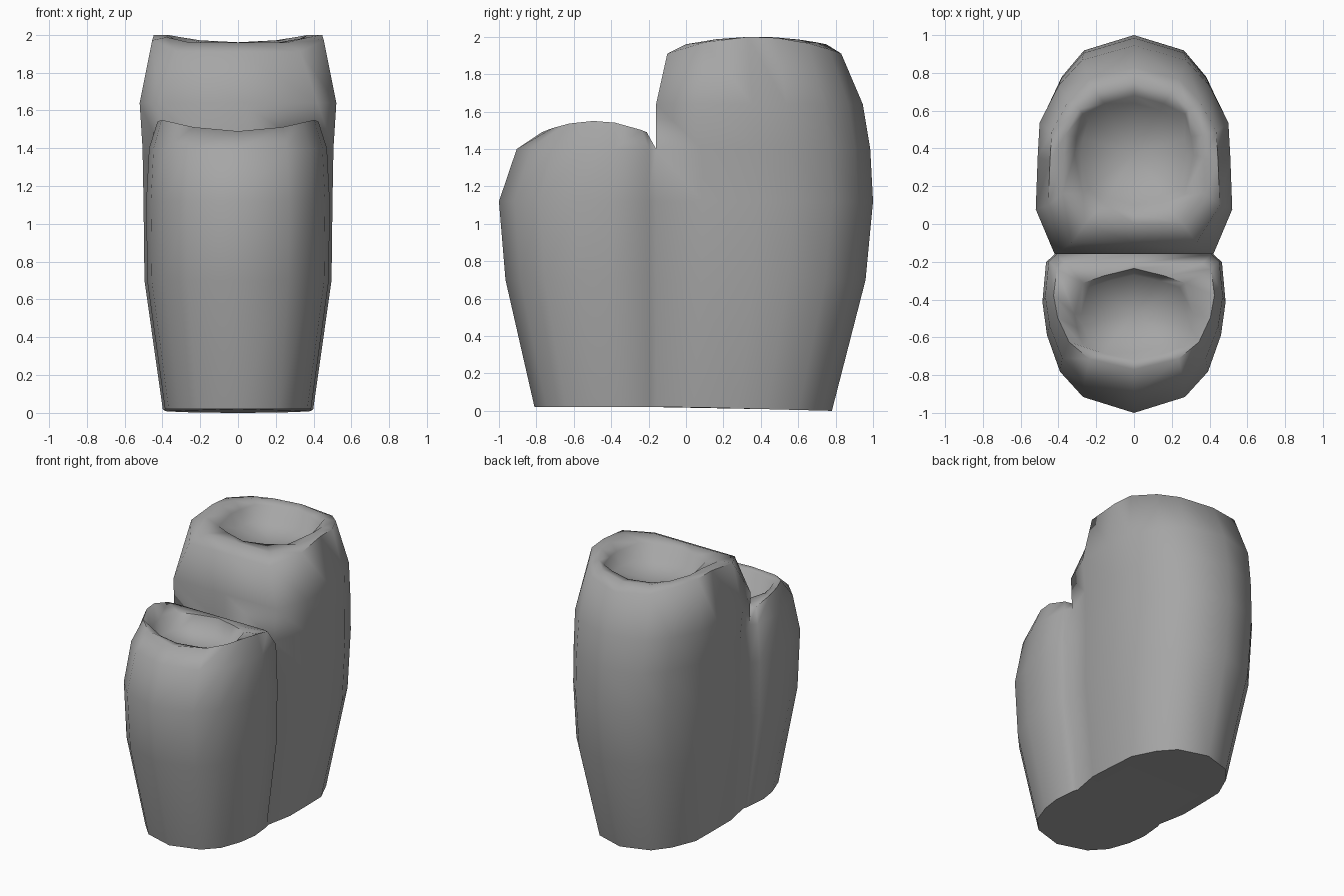
import bpy, bmesh, math

cube = bpy.data.objects.get("Cube")
if cube:
    bpy.data.objects.remove(cube, do_unlink=True)

# One flat grey
grey = bpy.data.materials.new("stone_grey")
grey.use_nodes = True
colour = (0.38, 0.38, 0.38, 1)
grey.diffuse_color = colour
grey.node_tree.nodes["Principled BSDF"].inputs["Base Color"].default_value = colour

# Half outlines from outer end (t = 1) to the waist (t = -1): (x factor, t)
BACK = [(0, 1), (.54, .86), (.78, .62), (.98, .26), (1, -.07), (1.02, -.57), (1, -1), (0, -1)]
FRONT = [(0, 1), (.55, .8), (.8, .48), (.94, .02), (.99, -.4), (.95, -.9), (1, -1), (0, -1)]
BOWL = [(0, 1), (.5, .86), (.86, .68), (.96, .3), (1, 0), (.86, -.68), (.5, -.84), (0, -1)]

# Levels: z, extra z at the sides, outer y, inner y, half width, waist half width
BACK_LEVELS = [
    (.02, 0, .78, -.16, .39, .36), (.7, 0, .96, -.16, .485, .41),
    (1.12, 0, 1, -.16, .49, .42), (1.4, 0, .985, -.16, .495, .41),
    (1.64, 0, .945, -.16, .51, .42), (1.91, .09, .83, -.1, .445, .33),
    (1.96, .04, .75, 0, .37, .26)]
FRONT_LEVELS = [
    (.02, 0, -.81, -.16, .39, .36), (.7, 0, -.965, -.16, .485, .41),
    (1.12, 0, -1, -.16, .49, .42), (1.4, 0, -.905, -.16, .475, .41),
    (1.49, .06, -.77, -.21, .43, .36)]
# Bowl levels: z, outer y, inner y, half width
BACK_BOWL = [(1.95, .68, .06, .315), (1.85, .64, .1, .28)]
FRONT_BOWL = [(1.49, -.72, -.235, .315), (1.39, -.68, -.27, .28)]

bm = bmesh.new()


def ring(outline, z, lift, outer, inner, width, waist=None):
    """Mirror a half outline into a closed ring of vertices."""
    mid, half = (outer + inner) / 2, (outer - inner) / 2
    half_points = []
    for f, t in outline:
        w = waist if waist and t == -1 else width
        y = mid + half * t
        drop = max(0, y) / .78 * .02 if z < .1 else 0
        half_points.append((f * w, y, z + lift * (1 - t * t) - drop))
    mirrored = [(-x, y, h) for x, y, h in half_points[-2:0:-1]]
    return [bm.verts.new(p) for p in half_points + mirrored]


def lobe(outline, levels, bowl):
    rings = [ring(outline, *level) for level in levels]
    rings += [ring(BOWL, z, 0, a, b, w) for z, a, b, w in bowl]
    n = len(rings[0])
    bm.faces.new(rings[0])
    for k, (low, high) in enumerate(zip(rings, rings[1:])):
        for i in range(n):
            # the lobes are open to each other below the saddle
            if k < 3 and i in (n // 2 - 1, n // 2):
                continue
            j = (i + 1) % n
            bm.faces.new((low[i], low[j], high[j], high[i]))
    # dished bowl floor
    z, a, b, _ = bowl[-1]
    centre = bm.verts.new((0, (a + b) / 2, z - .03))
    for i in range(n):
        bm.faces.new((rings[-1][i], rings[-1][(i + 1) % n], centre))


lobe(BACK, BACK_LEVELS, BACK_BOWL)
lobe(FRONT, FRONT_LEVELS, FRONT_BOWL)

# Weld the lobes along the waist
bmesh.ops.remove_doubles(bm, verts=bm.verts, dist=.002)
bmesh.ops.recalc_face_normals(bm, faces=bm.faces)
for f in bm.faces:
    f.smooth = True

mesh = bpy.data.meshes.new("twin_pillar")
bm.to_mesh(mesh)
bm.free()
mesh.materials.append(grey)
body = bpy.data.objects.new("twin_pillar", mesh)
bpy.context.collection.objects.link(body)

# Smooth sides, crisp base edge
bpy.ops.object.select_all(action='DESELECT')
body.select_set(True)
bpy.context.view_layer.objects.active = body
bpy.ops.object.shade_smooth_by_angle(angle=math.radians(70))
